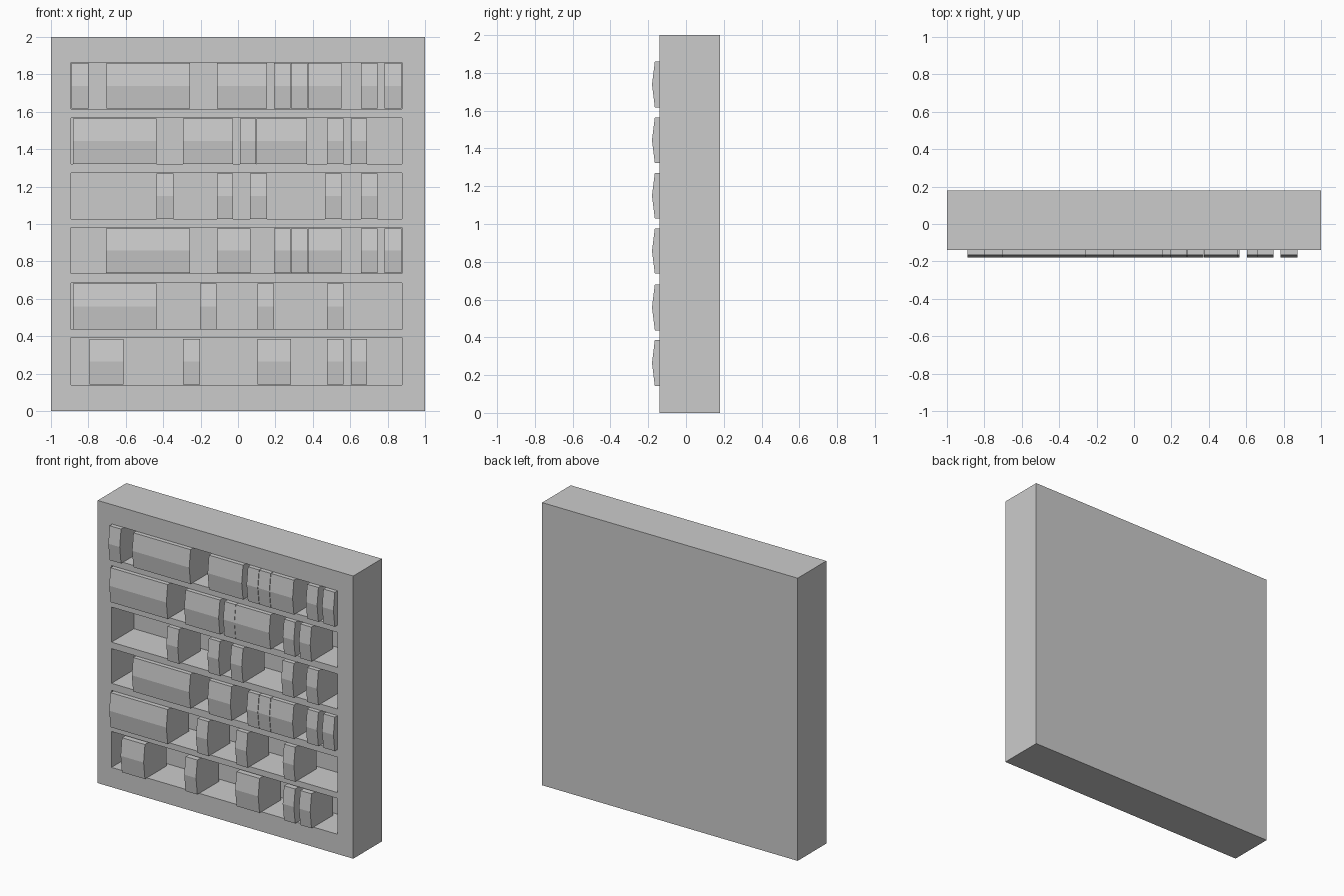
import bpy, bmesh

if "Cube" in bpy.data.objects:
    bpy.data.objects.remove(bpy.data.objects["Cube"])

FRONT, BACK = -0.14, 0.18       # cabinet faces
RECESS, BOOK_BACK = 0.11, 0.075  # depth of the openings and of the books


def new_object(name, bm):
    bmesh.ops.recalc_face_normals(bm, faces=bm.faces)
    mesh = bpy.data.meshes.new(name)
    bm.to_mesh(mesh)
    bm.free()
    ob = bpy.data.objects.new(name, mesh)
    bpy.context.collection.objects.link(ob)
    return ob


def add_prism(bm, x0, x1, profile):
    """Extrude a (y, z) outline from x0 to x1."""
    a = [bm.verts.new((x0, y, z)) for y, z in profile]
    b = [bm.verts.new((x1, y, z)) for y, z in profile]
    bm.faces.new(a)
    bm.faces.new(b[::-1])
    for i in range(len(a)):
        j = (i + 1) % len(a)
        bm.faces.new((a[i], b[i], b[j], a[j]))


def rect(y0, y1, z0, z1):
    return [(y0, z0), (y1, z0), (y1, z1), (y0, z1)]


# Each shelf: floor height, ceiling height, book runs (start x, end x, count)
shelves = [
    (1.615, 1.863, [(-.889, -.80, 1), (-.703, -.345, 4), (-.345, -.256, 1), (-.112, .155, 3),
                    (.193, .28, 1), (.283, .371, 1), (.374, .553, 2), (.657, .745, 1), (.784, .873, 1)]),
    (1.320, 1.568, [(-.882, -.435, 5), (-.295, -.026, 3), (.01, .097, 1), (.099, .37, 3),
                    (.476, .563, 1), (.603, .691, 1)]),
    (1.026, 1.274, [(-.435, -.346, 1), (-.113, -.026, 1), (.065, .155, 1), (.465, .553, 1), (.657, .745, 1)]),
    (0.735, 0.980, [(-.705, -.435, 3), (-.435, -.345, 1), (-.345, -.256, 1), (-.112, .066, 2),
                    (.193, .28, 1), (.283, .371, 1), (.374, .553, 2), (.657, .745, 1), (.784, .873, 1)]),
    (0.435, 0.685, [(-.882, -.435, 5), (-.203, -.115, 1), (.104, .192, 1), (.476, .563, 1)]),
    (0.140, 0.394, [(-.793, -.613, 2), (-.295, -.203, 1), (.104, .284, 2), (.476, .563, 1), (.603, .691, 1)]),
]

# Cabinet block and the six shelf openings cut out of it
bm = bmesh.new()
add_prism(bm, -1, 1, rect(FRONT, BACK, 0, 2))
cabinet = new_object("bookcase", bm)

bm = bmesh.new()
for z0, z1, _ in shelves:
    add_prism(bm, -0.892, 0.877, rect(FRONT - 0.1, RECESS, z0, z1))
cutter = new_object("opening_cutter", bm)
cutter.hide_render = True

mod = cabinet.modifiers.new("openings", 'BOOLEAN')
mod.operation = 'DIFFERENCE'
mod.solver = 'EXACT'
mod.object = cutter
bpy.context.view_layer.objects.active = cabinet
bpy.ops.object.modifier_apply(modifier=mod.name)
bpy.data.objects.remove(cutter)

# Books with a spine that peaks at mid height, one object per shelf
for row, (z0, z1, runs) in enumerate(shelves, 1):
    bottom, top = z0 + 0.002, min(z0 + 0.246, z1 - 0.003)
    profile = [(BOOK_BACK, bottom), (-0.165, bottom), (-0.18, (bottom + top) / 2),
               (-0.165, top), (BOOK_BACK, top)]
    bm = bmesh.new()
    for start, end, count in runs:
        w = (end - start) / count
        for i in range(count):
            add_prism(bm, start + i * w, start + (i + 1) * w, profile)
    new_object(f"books_row_{row}", bm)
